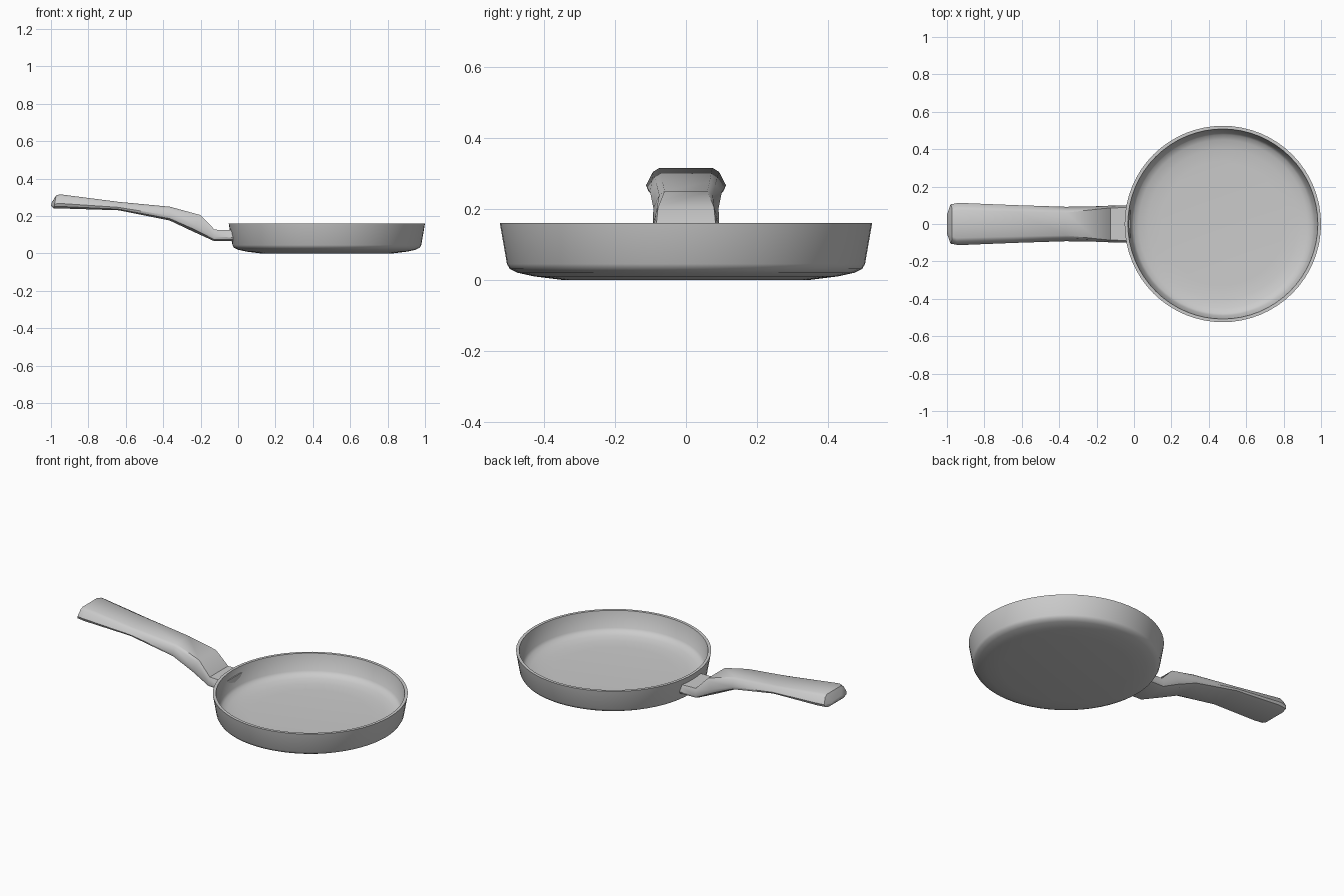
import bpy, bmesh, math
from mathutils import Vector

if "Cube" in bpy.data.objects:
    bpy.data.objects.remove(bpy.data.objects["Cube"])


def finish(bm, name, angle):
    bmesh.ops.recalc_face_normals(bm, faces=bm.faces)
    me = bpy.data.meshes.new(name)
    bm.to_mesh(me)
    bm.free()
    ob = bpy.data.objects.new(name, me)
    bpy.context.collection.objects.link(ob)
    bpy.ops.object.select_all(action='DESELECT')
    ob.select_set(True)
    bpy.context.view_layer.objects.active = ob
    bpy.ops.object.shade_smooth_by_angle(angle=math.radians(angle))
    return ob


def bridge(bm, a, b):
    n = len(a)
    for i in range(n):
        bm.faces.new((a[i], a[(i + 1) % n], b[(i + 1) % n], b[i]))


# Pan body: lathed (radius, z) profile, from under the base over the rim to the cooking floor
profile = [(0.35, 0.0), (0.43, 0.01), (0.475, 0.02), (0.497, 0.031), (0.505, 0.045),
           (0.525, 0.16), (0.508, 0.16), (0.490, 0.065), (0.478, 0.05),
           (0.45, 0.038), (0.40, 0.029), (0.33, 0.025)]
SEG = 64
bm = bmesh.new()
rings = []
for r, z in profile:
    rings.append([bm.verts.new((0.475 + r * math.cos(2 * math.pi * i / SEG),
                                r * math.sin(2 * math.pi * i / SEG), z)) for i in range(SEG)])
for a, b in zip(rings, rings[1:]):
    bridge(bm, a, b)
bm.faces.new(rings[0])
bm.faces.new(rings[-1])
finish(bm, "pan_body", 50)

# Handle: lofted sections (top x, top z, bottom x, bottom z, half width, flat-top fraction)
sections = [
    (-0.02, 0.125, -0.02, 0.065, 0.100, 0.88),
    (-0.125, 0.127, -0.13, 0.067, 0.098, 0.88),
    (-0.200, 0.205, -0.24, 0.117, 0.094, 0.84),
    (-0.365, 0.250, -0.365, 0.176, 0.092, 0.66),
    (-0.640, 0.276, -0.64, 0.231, 0.101, 0.66),
    (-0.950, 0.316, -0.93, 0.240, 0.113, 0.66),
    (-0.972, 0.311, -0.985, 0.241, 0.105, 0.64),
    (-0.996, 0.272, -1.00, 0.255, 0.055, 0.64),
]
bm = bmesh.new()
rings = []
for xt, zt, xb, zb, w, flat in sections:
    half = [(flat, 1.0), (flat * 0.4 + 0.56, 0.85), (1.0, 0.35), (0.94, 0.14), (0.70, 0.0)]
    loop = half + [(-u, v) for u, v in reversed(half)]
    top, bottom = Vector((xt, 0, zt)), Vector((xb, 0, zb))
    rings.append([bm.verts.new(bottom.lerp(top, v) + Vector((0, u * w, 0))) for u, v in loop])
for a, b in zip(rings, rings[1:]):
    bridge(bm, a, b)
bm.faces.new(rings[0])
bm.faces.new(rings[-1])
finish(bm, "handle", 40)
